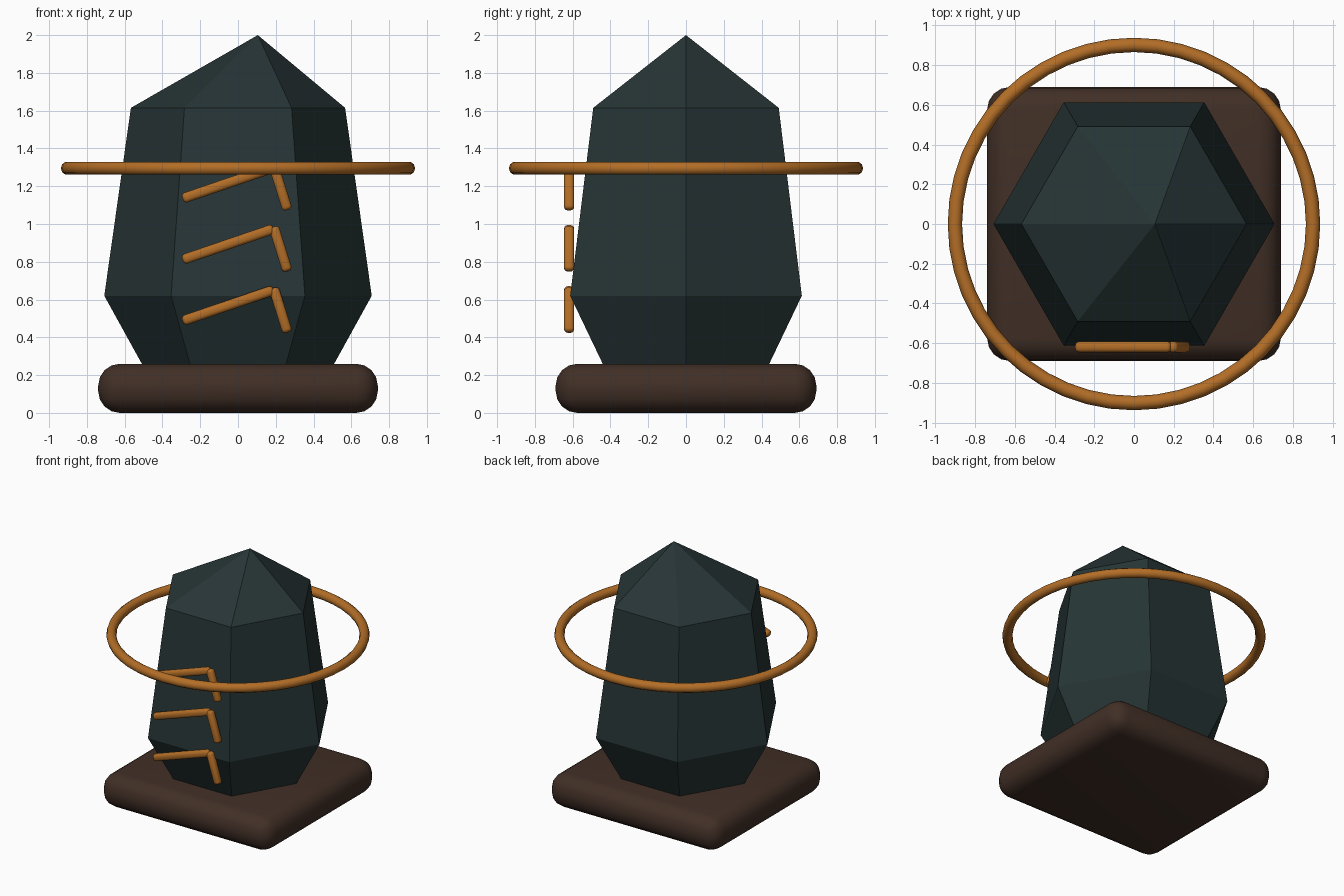
import bpy, bmesh, math
from mathutils import Vector

if "Cube" in bpy.data.objects:
    bpy.data.objects.remove(bpy.data.objects["Cube"])


def material(name, rgb):
    m = bpy.data.materials.new(name)
    m.diffuse_color = (*rgb, 1)
    m.use_nodes = True
    m.node_tree.nodes["Principled BSDF"].inputs["Base Color"].default_value = m.diffuse_color
    return m


SLATE = material("dark slate", (0.020, 0.035, 0.036))
BROWN = material("dark brown", (0.052, 0.028, 0.019))
AMBER = material("amber", (0.45, 0.155, 0.02))


def rounded_box(name, size, loc, mat, bevel, segments, rot_y=0.0):
    bpy.ops.mesh.primitive_cube_add(size=1, location=loc)
    ob = bpy.context.object
    ob.name = name
    ob.scale = size
    bpy.ops.object.transform_apply(location=False, rotation=False, scale=True)
    ob.rotation_euler = (0, rot_y, 0)
    mod = ob.modifiers.new("rounded_edges", 'BEVEL')
    mod.width = bevel
    mod.segments = segments
    ob.data.materials.append(mat)
    bpy.ops.object.modifier_apply(modifier=mod.name)
    bpy.ops.object.shade_smooth_by_angle(angle=math.radians(35))
    return ob


def bar(name, a, b, thick):
    # rounded bar between two (x, z) points on the front plane
    a, b = Vector((a[0], -0.619, a[1])), Vector((b[0], -0.619, b[1]))
    d = b - a
    rounded_box(name, (d.length + thick, thick, thick), (a + b) / 2, AMBER,
                0.02, 3, -math.atan2(d.z, d.x))


# plinth
rounded_box("plinth", (1.48, 1.38, 0.26), (0, 0, 0.13), BROWN, 0.115, 4)

# six-sided stone with an off-centre tip
bm = bmesh.new()
rings = []
for radius, z in ((0.465, 0.18), (0.708, 0.62), (0.567, 1.615)):
    rings.append([bm.verts.new((radius * math.cos(i * math.pi / 3),
                                radius * math.sin(i * math.pi / 3), z))
                  for i in range(6)])
tip = bm.verts.new((0.105, 0, 2.0))
bm.faces.new(rings[0][::-1])
for i in range(6):
    j = (i + 1) % 6
    for low, high in zip(rings, rings[1:]):
        bm.faces.new((low[i], low[j], high[j], high[i]))
    bm.faces.new((rings[2][i], rings[2][j], tip))
mesh = bpy.data.meshes.new("stone")
bm.to_mesh(mesh)
bm.free()
mesh.materials.append(SLATE)
bpy.context.collection.objects.link(bpy.data.objects.new("stone", mesh))

# floating ring
bpy.ops.mesh.primitive_torus_add(major_radius=0.902, minor_radius=0.036,
                                 major_segments=48, minor_segments=10,
                                 location=(0, 0, 1.295))
ring = bpy.context.object
ring.name = "floating_ring"
ring.data.materials.append(AMBER)
bpy.ops.object.shade_smooth_by_angle(angle=math.radians(50))

# three bent marks on the front face
for k in range(3):
    dz = 0.324 * k
    bar(f"mark_long_{k + 1}", (-0.268, 0.495 + dz), (0.163, 0.642 + dz), 0.054)
    bar(f"mark_short_{k + 1}", (0.197, 0.636 + dz), (0.254, 0.452 + dz), 0.054)
